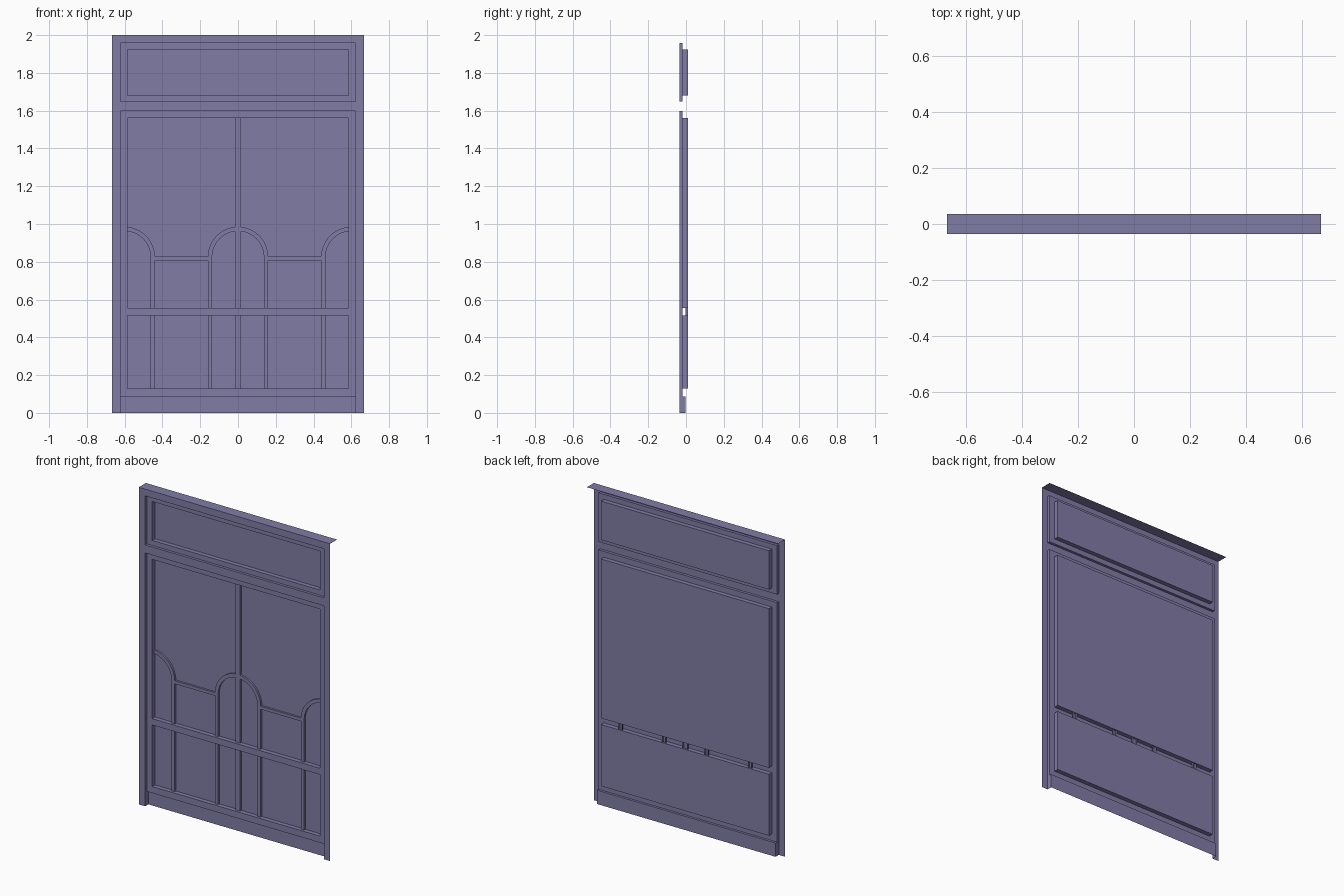
import bpy, bmesh, math

if "Cube" in bpy.data.objects:
    bpy.data.objects.remove(bpy.data.objects["Cube"])

mat = bpy.data.materials.new("painted_frame")
mat.diffuse_color = (0.22, 0.2, 0.38, 1)
mat.use_nodes = True
mat.node_tree.nodes["Principled BSDF"].inputs["Base Color"].default_value = mat.diffuse_color

# Depth layers, front to back
FRONT, SASH, BAR, SILL, GLASS, BACK = -0.035, -0.018, -0.002, -0.003, 0.01, 0.035


class Part:
    """Collects open sheets and reveals into one object."""

    def __init__(self, name):
        self.name, self.bm = name, bmesh.new()

    def face(self, pts):
        self.bm.faces.new([self.bm.verts.new(p) for p in pts])

    def rect(self, x0, x1, z0, z1, y):
        self.face([(x0, y, z0), (x1, y, z0), (x1, y, z1), (x0, y, z1)])

    def sheet(self, xs, zs, y, holes):
        # grid of front faces, leaving out the hole cells
        for i in range(len(xs) - 1):
            for j in range(len(zs) - 1):
                if (i, j) not in holes:
                    self.rect(xs[i], xs[i + 1], zs[j], zs[j + 1], y)

    def walls(self, path, ya, yb):
        for (ax, az), (bx, bz) in zip(path, path[1:]):
            self.face([(ax, ya, az), (bx, ya, bz), (bx, yb, bz), (ax, yb, az)])

    def reveal(self, x, z0, z1, ya, yb):
        self.walls([(-x, z0), (x, z0), (x, z1), (-x, z1), (-x, z0)], ya, yb)

    def strip(self, left, right):
        # raised bar, open at the back, between two edge paths running upward
        for i in range(len(left) - 1):
            quad = [left[i], right[i], right[i + 1], left[i + 1]]
            self.face([(x, BAR, z) for x, z in quad])
        self.walls(left, BAR, GLASS)
        self.walls(right[::-1], BAR, GLASS)

    def finish(self, mirror=False):
        bmesh.ops.remove_doubles(self.bm, verts=self.bm.verts, dist=1e-5)
        me = bpy.data.meshes.new(self.name)
        self.bm.to_mesh(me)
        self.bm.free()
        me.materials.append(mat)
        ob = bpy.data.objects.new(self.name, me)
        bpy.context.collection.objects.link(ob)
        if mirror:
            ob.modifiers.new("mirror", 'MIRROR').use_mirror_merge = False


W, OPEN, PANE = 0.667, 0.623, 0.586
Z_SILL, Z_MAIN, Z_TOP0, Z_TOP1 = 0.087, 1.597, 1.648, 1.957
LOW0, LOW1, UP0, UP1 = 0.128, 0.516, 0.556, 1.56
TP0, TP1 = 1.68, 1.925

# Outer frame with its two openings and the deep top board
p = Part("outer_frame")
p.sheet([-W, -OPEN, OPEN, W], [0, Z_MAIN, Z_TOP0, Z_TOP1, 2], FRONT, {(1, 0), (1, 2)})
p.walls([(OPEN, Z_SILL), (OPEN, Z_MAIN), (-OPEN, Z_MAIN), (-OPEN, Z_SILL)], FRONT, SASH)
p.walls([(OPEN, 0), (OPEN, Z_SILL)], FRONT, SILL)
p.walls([(-OPEN, Z_SILL), (-OPEN, 0)], FRONT, SILL)
p.reveal(OPEN, Z_TOP0, Z_TOP1, FRONT, SASH)
p.walls([(-W, 2), (W, 2)], FRONT, BACK)
p.finish()

# Recessed sill board
p = Part("sill_board")
p.rect(-OPEN, OPEN, 0, Z_SILL, SILL)
p.walls([(OPEN, Z_SILL), (-OPEN, Z_SILL)], SASH, SILL)
p.finish()

# Sashes and the panes set behind them
xs = [-OPEN, -PANE, PANE, OPEN]
for name, zs, holes in (
        ("main", [Z_SILL, LOW0, LOW1, UP0, UP1, Z_MAIN], (1, 3)),
        ("top", [Z_TOP0, TP0, TP1, Z_TOP1], (1,))):
    sash, pane = Part(name + "_sash"), Part(name + "_panes")
    sash.sheet(xs, zs, SASH, {(1, j) for j in holes})
    for j in holes:
        sash.reveal(PANE, zs[j], zs[j + 1], SASH, GLASS)
        pane.rect(-PANE, PANE, zs[j], zs[j + 1], GLASS)
    sash.finish()
    pane.finish()

# Centre glazing bar
p = Part("centre_bar")
p.strip([(-0.016, LOW0), (-0.016, UP1)], [(0.016, LOW0), (0.016, UP1)])
p.finish()

# Arched bars and straight rail, right half mirrored to the left
R_OUT, R_IN, SPRING, N = 0.16, 0.137, 0.825, 12


def arch(cx, side, r):
    pts = [(cx + side * r, LOW0)]
    for i in range(N + 1):
        a = math.pi / 2 * i / N
        x = cx + side * r * math.cos(a)
        pts.append((min(max(x, 0.016), PANE), SPRING + r * math.sin(a)))
    return pts


p = Part("arched_bars")
p.strip(arch(0, 1, R_IN), arch(0, 1, R_OUT))
p.strip(arch(0.6, -1, R_OUT), arch(0.6, -1, R_IN))
p.finish(mirror=True)

p = Part("short_rail")
x0, x1, z0, z1 = R_OUT, 0.6 - R_OUT, 0.808, 0.828
p.rect(x0, x1, z0, z1, BAR)
p.walls([(x1, z0), (x0, z0)], BAR, GLASS)
p.walls([(x0, z1), (x1, z1)], BAR, GLASS)
p.finish(mirror=True)
